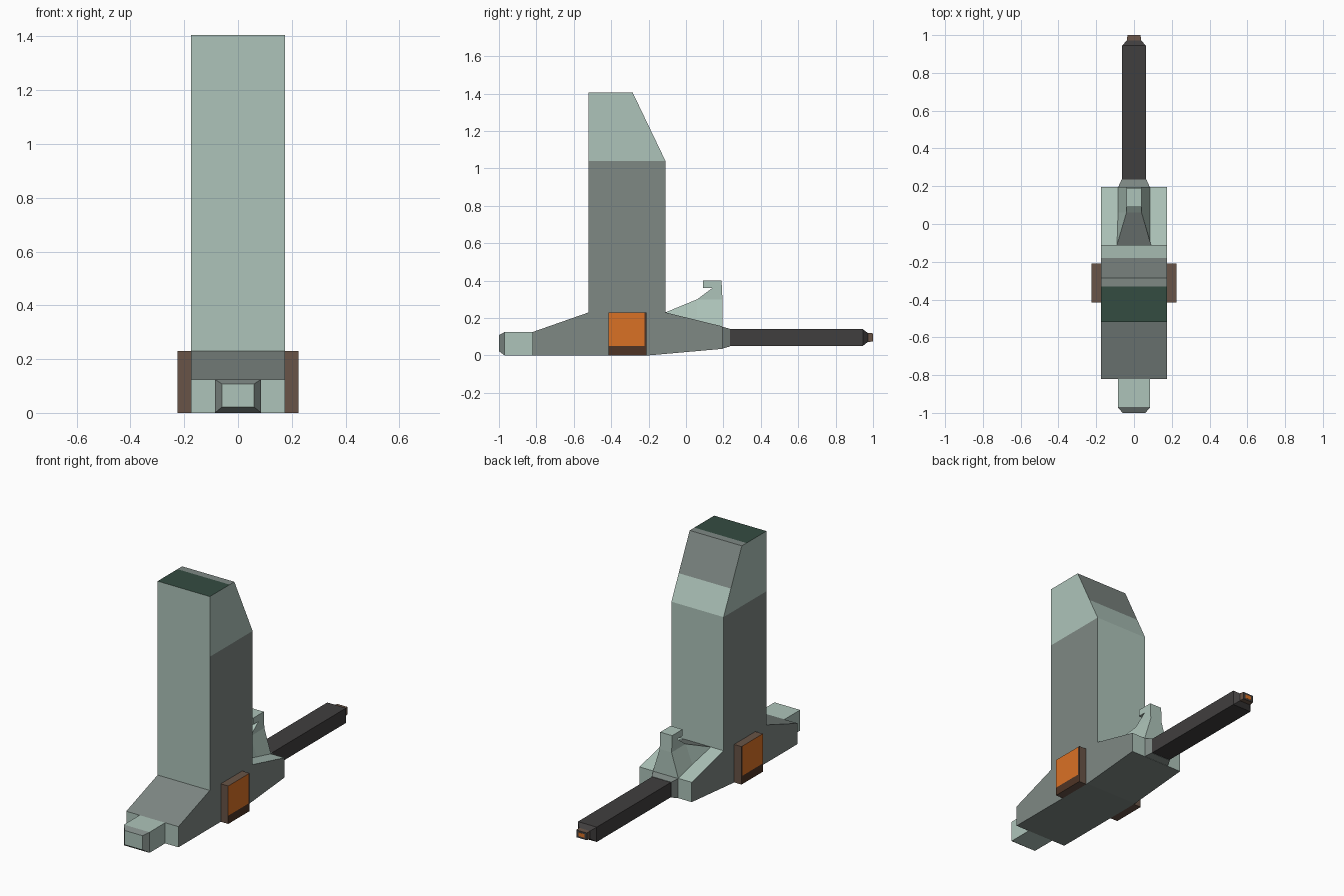
import bpy, bmesh

if "Cube" in bpy.data.objects:
    bpy.data.objects.remove(bpy.data.objects["Cube"])


def material(name, r, g, b):
    def lin(c):
        c /= 255
        return c / 12.92 if c <= 0.04045 else ((c + 0.055) / 1.055) ** 2.4
    m = bpy.data.materials.new(name)
    m.diffuse_color = (lin(r), lin(g), lin(b), 1)
    m.use_nodes = True
    m.node_tree.nodes["Principled BSDF"].inputs["Base Color"].default_value = m.diffuse_color
    return m


MATS = [material("pale_green", 174, 196, 186), material("green_grey", 126, 136, 132),
        material("dark_green", 52, 76, 65), material("charcoal", 64, 62, 62),
        material("brown", 104, 84, 71), material("dark_brown", 78, 52, 37),
        material("orange", 218, 113, 37)]
PALE, GREY, DARK, BLACK, BROWN, UMBER, ORANGE = range(7)


def finish(name, bm):
    bmesh.ops.recalc_face_normals(bm, faces=bm.faces)
    mesh = bpy.data.meshes.new(name)
    bm.to_mesh(mesh)
    bm.free()
    for m in MATS:
        mesh.materials.append(m)
    ob = bpy.data.objects.new(name, mesh)
    bpy.context.collection.objects.link(ob)
    return ob


def prism(name, profile, x0, x1, side):
    """Extrude (y, z, colour of the edge to the next point) along x; None = open."""
    bm = bmesh.new()
    a = [bm.verts.new((x0, p[0], p[1])) for p in profile]
    b = [bm.verts.new((x1, p[0], p[1])) for p in profile]
    bm.faces.new(a).material_index = side
    bm.faces.new(b[::-1]).material_index = side
    n = len(profile)
    for i, p in enumerate(profile):
        if p[2] is not None:
            j = (i + 1) % n
            bm.faces.new((a[i], b[i], b[j], a[j])).material_index = p[2]
    return finish(name, bm)


def loft(name, rings, colours, caps):
    """Join rings (y, bottom half width, bottom z, top half width, top z)."""
    bm = bmesh.new()
    loops = [[bm.verts.new(c) for c in ((-wb, y, zb), (wb, y, zb), (wt, y, zt), (-wt, y, zt))]
             for y, wb, zb, wt, zt in rings]
    for k, col in enumerate(colours):
        for i in range(4):
            j = (i + 1) % 4
            f = bm.faces.new((loops[k][i], loops[k][j], loops[k + 1][j], loops[k + 1][i]))
            f.material_index = col
    for loop, col in zip((loops[0], loops[-1]), caps):
        bm.faces.new(loop).material_index = col
    return finish(name, bm)


def box_ring(y, w, z0, z1):
    return (y, w, z0, w, z1)


W = 0.175

# Base with the lower tower, open where the tower cap continues
prism("body", [(-0.82, 0, PALE), (-0.82, 0.125, GREY), (-0.52, 0.23, PALE),
               (-0.52, 1.04, None), (-0.11, 1.04, PALE), (-0.11, 0.23, PALE),
               (0.195, 0.155, PALE), (0.195, 0.035, GREY), (-0.2, 0, GREY)], -W, W, GREY)

# Slanted tower cap, with its top and slope split in two colours
prism("tower_cap", [(-0.52, 1.04, PALE), (-0.52, 1.405, DARK), (-0.33, 1.405, GREY),
                    (-0.285, 1.405, GREY), (-0.18, 1.186, PALE), (-0.11, 1.04, None)],
      -W, W, PALE)

# Front nub with chamfered end
loft("front_nub", [box_ring(-0.82, 0.086, 0, 0.125), box_ring(-0.97, 0.086, 0, 0.125),
                   box_ring(-1.0, 0.06, 0.022, 0.108)], [PALE, GREY], (PALE, PALE))

# Collar, rod and stepped tip
loft("collar", [box_ring(0.19, 0.086, 0.035, 0.155), box_ring(0.235, 0.066, 0.048, 0.142)],
     [GREY], (GREY, GREY))
loft("rod", [box_ring(0.23, 0.063, 0.05, 0.14), box_ring(0.945, 0.063, 0.05, 0.14),
             box_ring(0.972, 0.037, 0.072, 0.12), box_ring(1.0, 0.035, 0.074, 0.118)],
     [BLACK, BLACK, BROWN], (BLACK, BLACK))
loft("tip_inset", [box_ring(0.995, 0.02, 0.085, 0.107), box_ring(1.001, 0.02, 0.085, 0.107)],
     [ORANGE], (ORANGE, ORANGE))

# Flared fin, with a grey sloping ridge
fin = loft("fin_base", [(-0.11, 0.09, 0.22, 0.09, 0.23), (0.06, 0.088, 0.18, 0.04, 0.30),
                        (0.195, 0.086, 0.15, 0.04, 0.30)], [PALE, PALE], (PALE, PALE))
for f in fin.data.polygons:
    if f.normal.z > 0.8 and f.center.y < 0.05:
        f.material_index = GREY

# Hooked post on the fin
prism("fin_post", [(0.06, 0.30, PALE), (0.14, 0.36, PALE), (0.09, 0.36, PALE),
                   (0.09, 0.40, PALE), (0.19, 0.40, PALE), (0.195, 0.30, None)],
      -0.04, 0.04, PALE)

# Side pads: brown edges, orange outer face, dark lower band
for side, s in (("left", -1), ("right", 1)):
    pad = prism(side + "_pad", [(-0.415, 0, BROWN), (-0.415, 0.23, BROWN),
                                (-0.21, 0.23, BROWN), (-0.21, 0, BROWN)],
                s * W, s * 0.225, BROWN)
    bm = bmesh.new()
    bm.from_mesh(pad.data)
    for co, no in (((0, 0, 0.05), (0, 0, 1)), ((0, -0.222, 0), (0, 1, 0))):
        bmesh.ops.bisect_plane(bm, geom=bm.verts[:] + bm.edges[:] + bm.faces[:],
                               plane_co=co, plane_no=no)
    for f in bm.faces:
        c = f.calc_center_median()
        if abs(c.x) > 0.22:
            f.material_index = ORANGE if c.z > 0.05 and c.y < -0.222 else UMBER
    bm.to_mesh(pad.data)
    bm.free()
